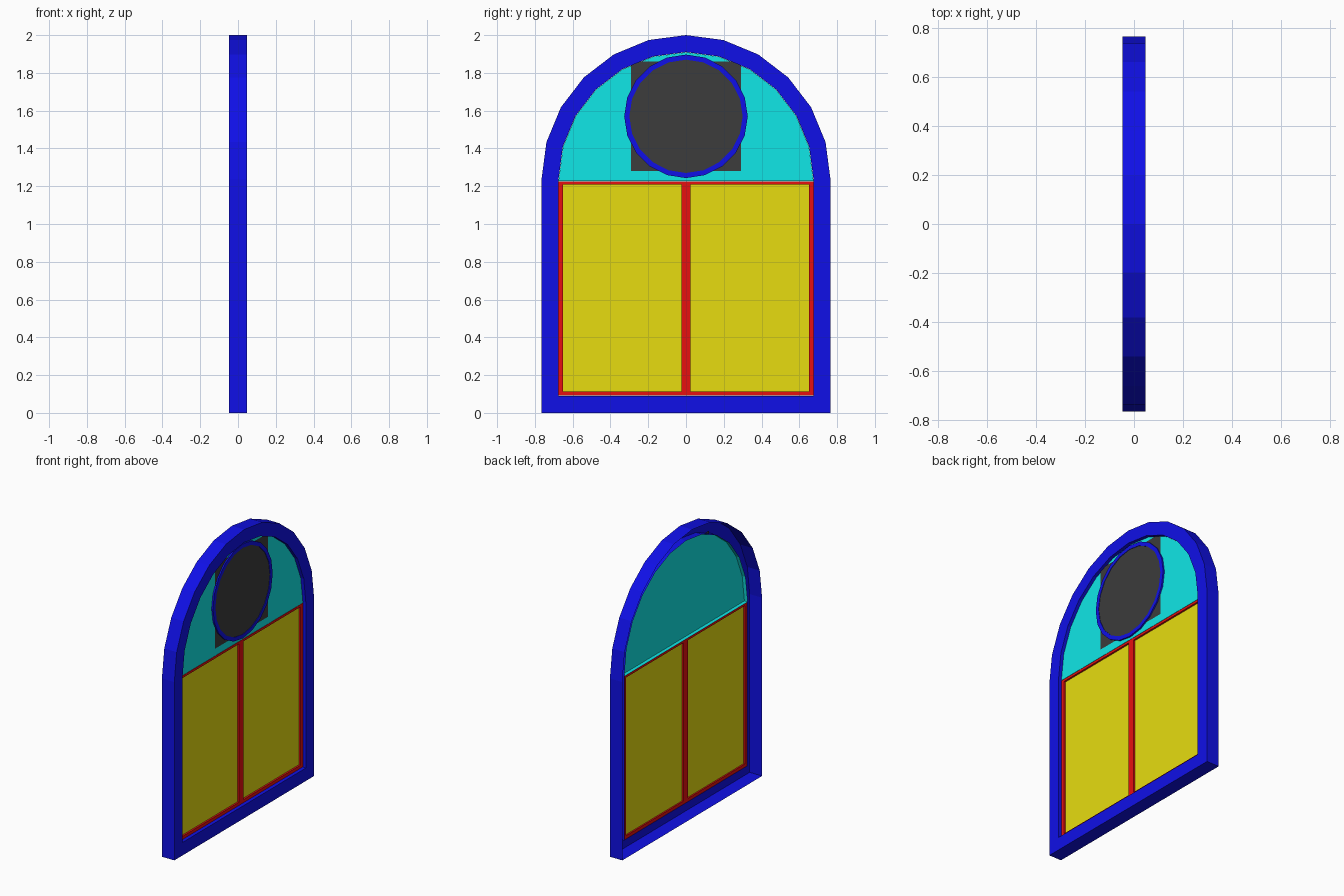
import bpy, bmesh
from math import sin, cos, pi

cube = bpy.data.objects.get("Cube")
if cube:
    bpy.data.objects.remove(cube)


def material(name, rgb):
    m = bpy.data.materials.new(name)
    m.use_nodes = True
    m.diffuse_color = (*rgb, 1)
    m.node_tree.nodes["Principled BSDF"].inputs["Base Color"].default_value = (*rgb, 1)
    return m


blue = material("blue", (0.005, 0.005, 0.8))
cyan = material("cyan", (0.005, 0.8, 0.8))
red = material("red", (0.8, 0.005, 0.005))
yellow = material("yellow", (0.8, 0.72, 0.005))
charcoal = material("charcoal", (0.045, 0.045, 0.045))

SPRING = 1.235              # height where the arch begins
FRONT, BACK = 0.0475, -0.0475


# Outlines are lists of (y, z) points, counter-clockwise seen from +x
def arch(radius, bottom):
    curve = [(radius * cos(pi * i / 12), SPRING + radius * sin(pi * i / 12)) for i in range(13)]
    return [(-radius, bottom), (radius, bottom)] + curve


def circle(radius, z, sides=20):
    return [(radius * cos(2 * pi * i / sides), z + radius * sin(2 * pi * i / sides))
            for i in range(sides)]


def rectangle(y0, y1, z0, z1):
    return [(y0, z0), (y1, z0), (y1, z1), (y0, z1)]


def finish(name, bm, mat):
    mesh = bpy.data.meshes.new(name)
    bm.to_mesh(mesh)
    bm.free()
    mesh.materials.append(mat)
    obj = bpy.data.objects.new(name, mesh)
    bpy.context.collection.objects.link(obj)


def loop(bm, outline, x):
    return [bm.verts.new((x, y, z)) for y, z in outline]


def band(bm, a, b):
    n = len(a)
    for i in range(n):
        j = (i + 1) % n
        bm.faces.new((a[i], a[j], b[j], b[i]))


# Flat sheet, with an optional rim running back from its edge
def sheet(name, outline, x, mat, rim_back=None):
    bm = bmesh.new()
    front = loop(bm, outline, x)
    bm.faces.new(front)
    if rim_back is not None:
        band(bm, loop(bm, outline, rim_back), front)
    finish(name, bm, mat)


# Open-backed border: outer wall, front face and inner wall
def border(name, outer, inner, x, outer_back, inner_back, mat):
    bm = bmesh.new()
    rings = [loop(bm, outer, outer_back), loop(bm, outer, x),
             loop(bm, inner, x), loop(bm, inner, inner_back)]
    for a, b in zip(rings, rings[1:]):
        band(bm, a, b)
    finish(name, bm, mat)


def bar(name, y0, y1, z0, z1, mat, x0=0.003, x1=0.025):
    bm = bmesh.new()
    front = loop(bm, rectangle(y0, y1, z0, z1), x1)
    back = loop(bm, rectangle(y0, y1, z0, z1), x0)
    bm.faces.new(front)
    bm.faces.new(back[::-1])
    band(bm, back, front)
    finish(name, bm, mat)


# Arched outer frame
border("arched_frame", arch(0.765, 0), arch(0.675, 0.09), FRONT, BACK, 0, blue)

# Upper arched panel, open at the back
sheet("arch_panel", arch(0.674, 1.228), 0.025, cyan, rim_back=0)

# Round feature with its square backing plate
sheet("square_plate", rectangle(-0.29, 0.29, 1.28, 1.86), 0.028, charcoal)
border("round_rim", circle(0.327, 1.57), circle(0.3, 1.57), 0.037, 0.026, 0.026, blue)
sheet("round_disc", circle(0.302, 1.57), 0.034, charcoal)

# Lower sash bars
LOW, HIGH, W = 0.092, 1.226, 0.674
bar("sash_bottom", -W, W, LOW, LOW + 0.022, red)
bar("sash_top", -W, W, HIGH - 0.016, HIGH, red)
bar("sash_mullion", -0.024, 0.024, LOW + 0.022, HIGH - 0.016, red)

# Sash stiles and panes on both sides
for side, s in (("left", 1), ("right", -1)):
    y0, y1 = sorted((s * 0.65, s * W))
    bar("sash_stile_" + side, y0, y1, LOW + 0.022, HIGH - 0.016, red)
    y0, y1 = sorted((s * 0.024, s * 0.65))
    sheet("pane_" + side, rectangle(y0, y1, LOW + 0.022, HIGH - 0.016), 0.013, yellow)
